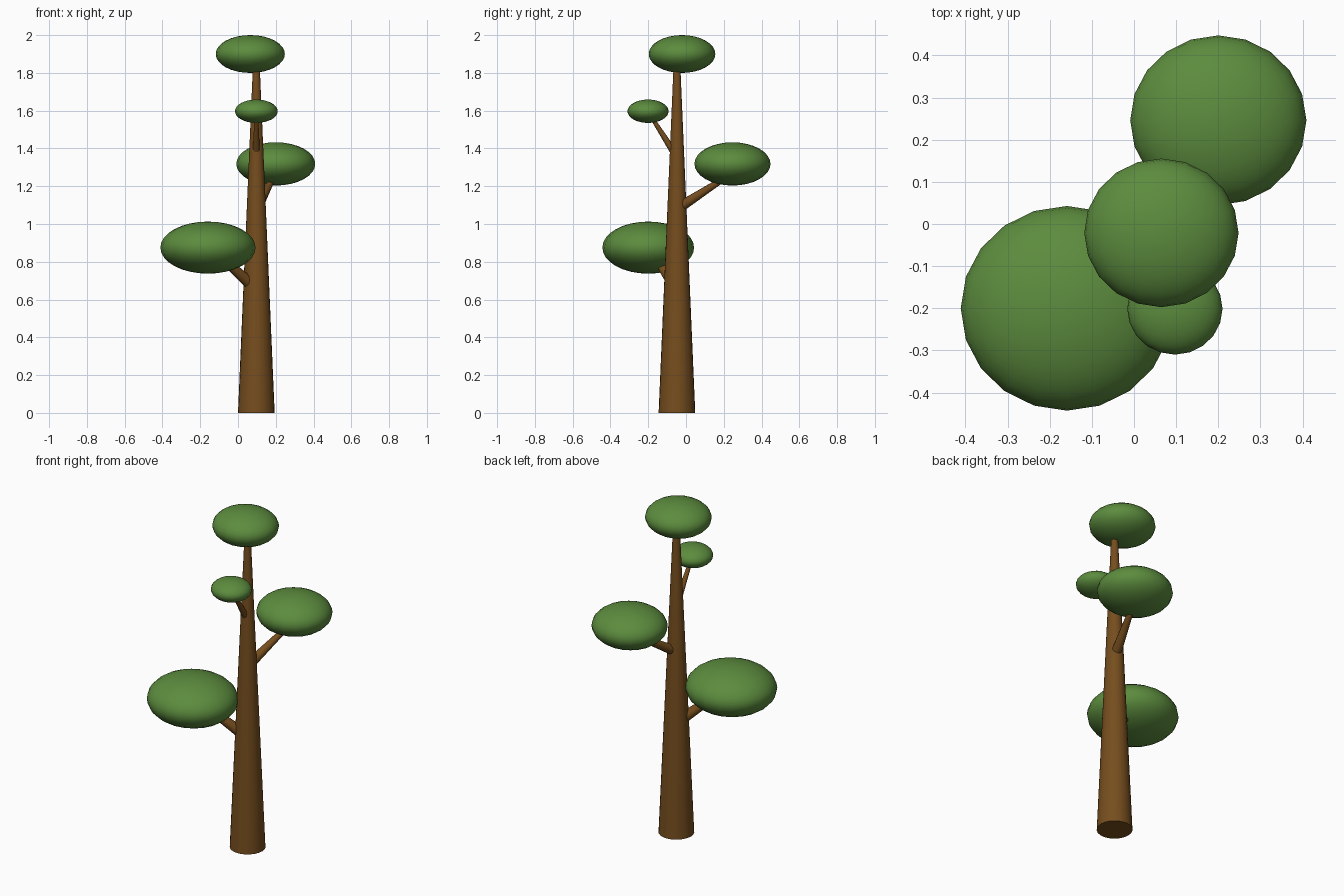
import bpy
from math import radians
from mathutils import Vector

if "Cube" in bpy.data.objects:
    bpy.data.objects.remove(bpy.data.objects["Cube"])


def material(name, rgb):
    m = bpy.data.materials.new(name)
    m.diffuse_color = (*rgb, 1)
    m.use_nodes = True
    m.node_tree.nodes["Principled BSDF"].inputs["Base Color"].default_value = m.diffuse_color
    return m


bark = material("bark", (0.18, 0.075, 0.013))
leaf = material("leaf", (0.107, 0.262, 0.048))


def finish(name, mat):
    ob = bpy.context.object
    ob.name = name
    ob.data.materials.append(mat)
    bpy.ops.object.shade_smooth_by_angle(angle=radians(40))
    return ob


def limb(name, start, end, r1, r2, sides):
    """Tapered round limb between two points."""
    a, b = Vector(start), Vector(end)
    d = b - a
    bpy.ops.mesh.primitive_cone_add(
        vertices=sides, radius1=r1, radius2=r2, depth=d.length,
        location=(a + b) / 2, rotation=d.to_track_quat('Z', 'Y').to_euler())
    return finish(name, bark)


def foliage(name, centre, r):
    """Flattened leaf clump, slightly narrower front to back."""
    bpy.ops.mesh.primitive_uv_sphere_add(segments=20, ring_count=16, radius=1, location=centre)
    bpy.context.object.scale = (r, r * 0.963, r * 0.547)
    return finish(name, leaf)


# trunk
limb("trunk", (0.097, -0.048, 0), (0.097, -0.048, 1.86), 0.097, 0.017, 24)

# branches, starting on the trunk axis and ending inside the foliage
limb("low_branch", (0.097, -0.048, 0.655), (-0.14, -0.19, 0.87), 0.034, 0.018, 12)
limb("middle_branch", (0.097, -0.048, 1.08), (0.195, 0.235, 1.262), 0.03, 0.013, 12)
limb("upper_branch", (0.097, -0.048, 1.355), (0.097, -0.195, 1.585), 0.02, 0.009, 12)

# leaf clumps
foliage("low_foliage", (-0.159, -0.2, 0.875), 0.252)
foliage("middle_foliage", (0.2, 0.246, 1.318), 0.209)
foliage("upper_foliage", (0.097, -0.201, 1.597), 0.113)
foliage("top_foliage", (0.065, -0.021, 1.9), 0.183)
